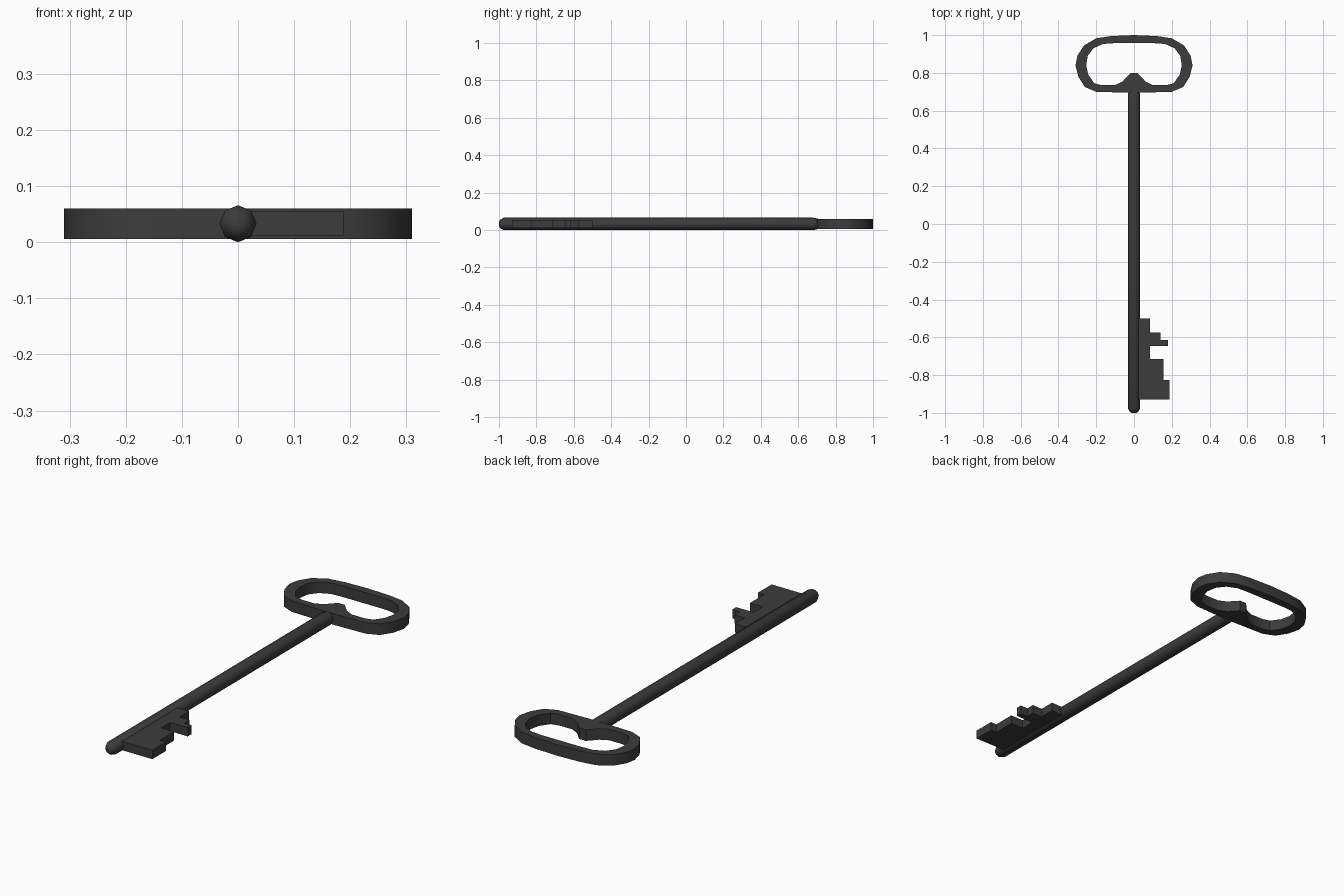
import bpy, bmesh, math

cube = bpy.data.objects.get("Cube")
if cube:
    bpy.data.objects.remove(cube, do_unlink=True)

iron = bpy.data.materials.new("dark iron")
iron.use_nodes = True
colour = (0.045, 0.045, 0.045, 1)
iron.diffuse_color = colour
iron.node_tree.nodes["Principled BSDF"].inputs["Base Color"].default_value = colour


def finish(name, bm, angle):
    """Turn a bmesh into a named, shaded object."""
    bmesh.ops.recalc_face_normals(bm, faces=bm.faces)
    mesh = bpy.data.meshes.new(name)
    bm.to_mesh(mesh)
    bm.free()
    mesh.materials.append(iron)
    obj = bpy.data.objects.new(name, mesh)
    bpy.context.collection.objects.link(obj)
    bpy.ops.object.select_all(action='DESELECT')
    obj.select_set(True)
    bpy.context.view_layer.objects.active = obj
    bpy.ops.object.shade_smooth_by_angle(angle=math.radians(angle))


def bridge(bm, a, b):
    """Join two closed vertex loops with quads."""
    n = len(a)
    for i in range(n):
        j = (i + 1) % n
        bm.faces.new((a[i], a[j], b[j], b[i]))


def mirrored(half):
    """Close a half outline that starts and ends on x = 0."""
    return half + [(-x, y) for x, y in half[-2:0:-1]]


# Shaft: eight-sided rod with a domed tip and a tapered inner end
SIDES, CENTRE = 8, 0.033
bm = bmesh.new()
rings = []
for y, r in [(-1, 0.012), (-0.993, 0.023), (-0.975, 0.033),
             (0.68, 0.033), (0.70, 0.029), (0.73, 0.02)]:
    rings.append([bm.verts.new((r * math.cos(math.tau * i / SIDES), y,
                                CENTRE + r * math.sin(math.tau * i / SIDES)))
                  for i in range(SIDES)])
for a, b in zip(rings, rings[1:]):
    bridge(bm, a, b)
bm.faces.new(rings[0])
bm.faces.new(rings[-1])
finish("shaft", bm, 60)

# Bow: flat oval handle with a pointed boss inside the opening
outer = [(0, 1), (0.12, 0.995), (0.2, 0.983), (0.265, 0.945), (0.3, 0.89), (0.31, 0.84),
         (0.295, 0.78), (0.26, 0.725), (0.2, 0.7), (0.1, 0.697), (0.04, 0.695), (0, 0.695)]
inner = [(0, 0.957), (0.11, 0.957), (0.165, 0.953), (0.215, 0.93), (0.245, 0.89), (0.253, 0.84),
         (0.242, 0.79), (0.21, 0.745), (0.17, 0.735), (0.1, 0.735), (0.06, 0.755), (0.018, 0.8)]
inner.append((0, 0.8))
outer.insert(-1, (0.02, 0.695))
bm = bmesh.new()
loops = [[bm.verts.new((x, y, z)) for x, y in mirrored(half)]
         for half, z in [(outer, 0.006), (outer, 0.06), (inner, 0.06), (inner, 0.006)]]
for k in range(4):
    bridge(bm, loops[k], loops[(k + 1) % 4])
finish("bow", bm, 40)

# Bit: notched plate on the left of the shaft
steps = [(0, -0.5), (0.085, -0.5), (0.085, -0.575), (0.14, -0.575), (0.14, -0.615),
         (0.18, -0.615), (0.18, -0.645), (0.085, -0.645), (0.085, -0.715), (0.155, -0.715),
         (0.155, -0.825), (0.188, -0.825), (0.188, -0.93), (0, -0.93)]
bm = bmesh.new()
low, high = [[bm.verts.new((x, y, z)) for x, y in steps] for z in (0.012, 0.055)]
bridge(bm, low, high)
bm.faces.new(low)
bm.faces.new(high)
finish("bit", bm, 30)
